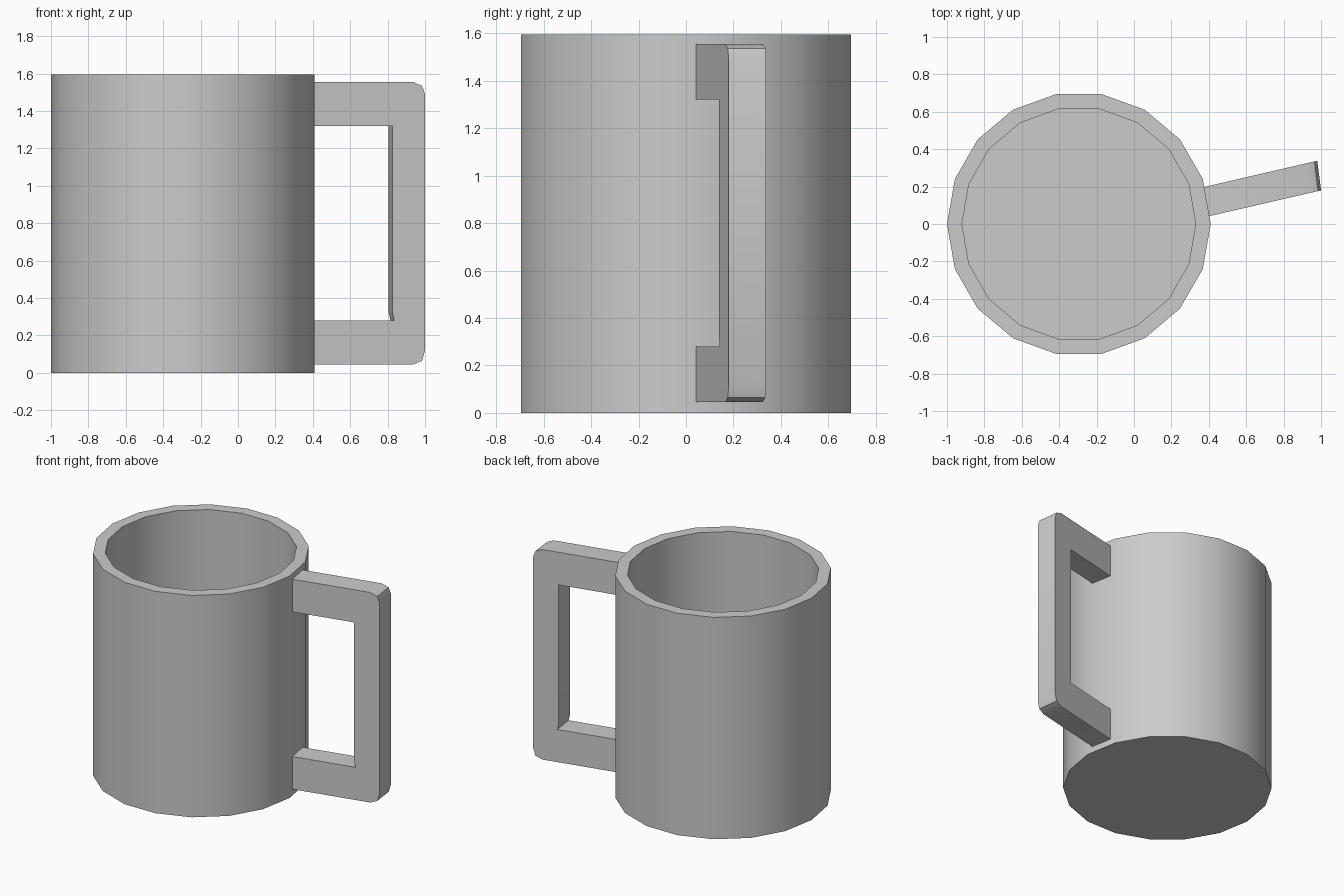
import bpy, bmesh, math

if "Cube" in bpy.data.objects:
    bpy.data.objects.remove(bpy.data.objects["Cube"])

CX, SIDES = -0.295, 18


def make_object(name, bm):
    bmesh.ops.recalc_face_normals(bm, faces=bm.faces[:])
    mesh = bpy.data.meshes.new(name)
    bm.to_mesh(mesh)
    bm.free()
    ob = bpy.data.objects.new(name, mesh)
    bpy.context.collection.objects.link(ob)
    bpy.ops.object.select_all(action='DESELECT')
    ob.select_set(True)
    bpy.context.view_layer.objects.active = ob
    bpy.ops.object.shade_smooth_by_angle(angle=math.radians(30))
    return ob


# Cup: outer wall, rim, inner wall and floor from stacked rings
bm = bmesh.new()
rings = []
for r, z in [(0.705, 0), (0.705, 1.595), (0.625, 1.595), (0.625, 0.08)]:
    rings.append([bm.verts.new((CX + r * math.cos(2 * math.pi * i / SIDES),
                                r * math.sin(2 * math.pi * i / SIDES), z))
                  for i in range(SIDES)])
for a, b in zip(rings, rings[1:]):
    for i in range(SIDES):
        j = (i + 1) % SIDES
        bm.faces.new((a[i], a[j], b[j], b[i]))
bm.faces.new(rings[0])
bm.faces.new(rings[-1])
make_object("cup", bm)

# Handle: C-shaped profile on a slanted plane, extruded sideways
profile = [(0.365, 0.045), (0.936, 0.045), (0.984, 0.065), (1.0, 0.12),
           (1.0, 1.49), (0.984, 1.535), (0.936, 1.555), (0.365, 1.555),
           (0.365, 1.32), (0.825, 1.32), (0.825, 0.325), (0.835, 0.28),
           (0.365, 0.28)]
bm = bmesh.new()
face = bm.faces.new([bm.verts.new((x, 0.042 + 0.231 * (x - 0.403), z))
                     for x, z in profile])
ext = bmesh.ops.extrude_face_region(bm, geom=[face], use_keep_orig=True)
bmesh.ops.translate(bm, vec=(-0.02, 0.158, 0),
                    verts=[g for g in ext["geom"] if isinstance(g, bmesh.types.BMVert)])
make_object("handle", bm)
